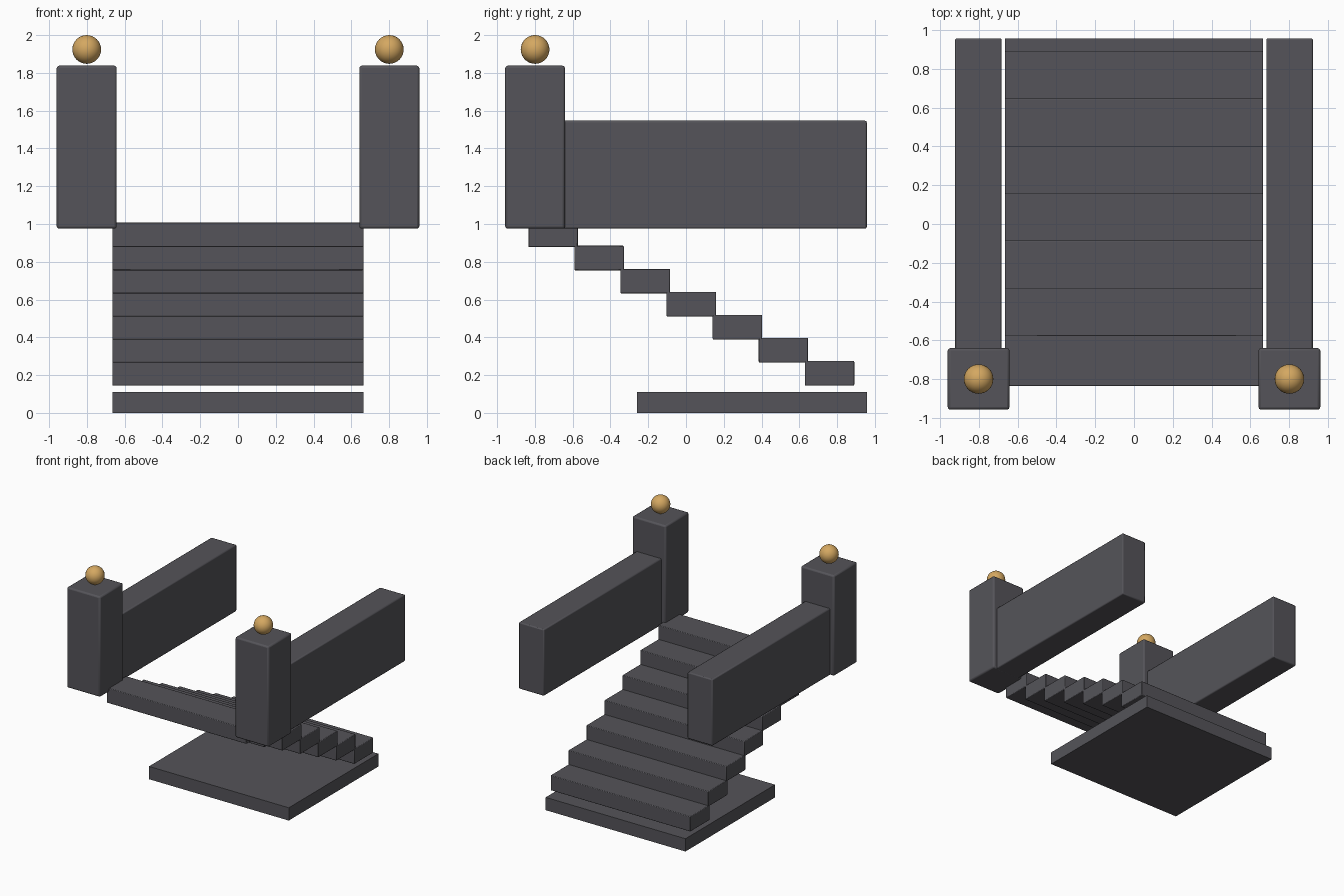
import bpy

cube = bpy.data.objects.get("Cube")
if cube:
    bpy.data.objects.remove(cube, do_unlink=True)


def make_material(name, rgb):
    mat = bpy.data.materials.new(name)
    mat.use_nodes = True
    mat.diffuse_color = (*rgb, 1)
    mat.node_tree.nodes["Principled BSDF"].inputs["Base Color"].default_value = (*rgb, 1)
    return mat


stone = make_material("dark grey stone", (0.09, 0.088, 0.1))
gold = make_material("warm gold", (0.66, 0.39, 0.12))


def block(name, low, high, bevel=0.0):
    """Box between two corners, with optionally softened edges."""
    bpy.ops.mesh.primitive_cube_add(size=1, location=[(a + b) / 2 for a, b in zip(low, high)])
    obj = bpy.context.object
    obj.name = name
    obj.scale = [b - a for a, b in zip(low, high)]
    bpy.ops.object.transform_apply(location=False, rotation=False, scale=True)
    obj.data.materials.append(stone)
    if bevel:
        mod = obj.modifiers.new("soft edges", 'BEVEL')
        mod.width = bevel
        mod.segments = 2
        bpy.ops.object.shade_smooth_by_angle()
    return obj


# Base slab
half_width = 0.665
block("base_slab", (-half_width, -0.26, 0), (half_width, 0.957, 0.11))

# Treads, descending from front to back
for i in range(7):
    y = -0.835 + 0.244 * i
    z = 0.877 - 0.122 * i
    block(f"tread_{i + 1}", (-half_width, y, z), (half_width, y + 0.262, z + 0.13), 0.005)

# Posts, side walls and ball finials on both sides
for side, s in (("left", 1), ("right", -1)):
    def span(a, b):
        return sorted((a * s, b * s))

    x0, x1 = span(0.642, 0.96)
    block(f"{side}_post", (x0, -0.957, 0.975), (x1, -0.64, 1.838), 0.013)
    x0, x1 = span(0.682, 0.922)
    block(f"{side}_side_wall", (x0, -0.66, 0.975), (x1, 0.957, 1.547), 0.009)
    bpy.ops.mesh.primitive_uv_sphere_add(segments=32, ring_count=16, radius=0.076,
                                         location=(0.801 * s, -0.799, 1.924))
    ball = bpy.context.object
    ball.name = f"{side}_finial"
    ball.data.materials.append(gold)
    bpy.ops.object.shade_smooth()
